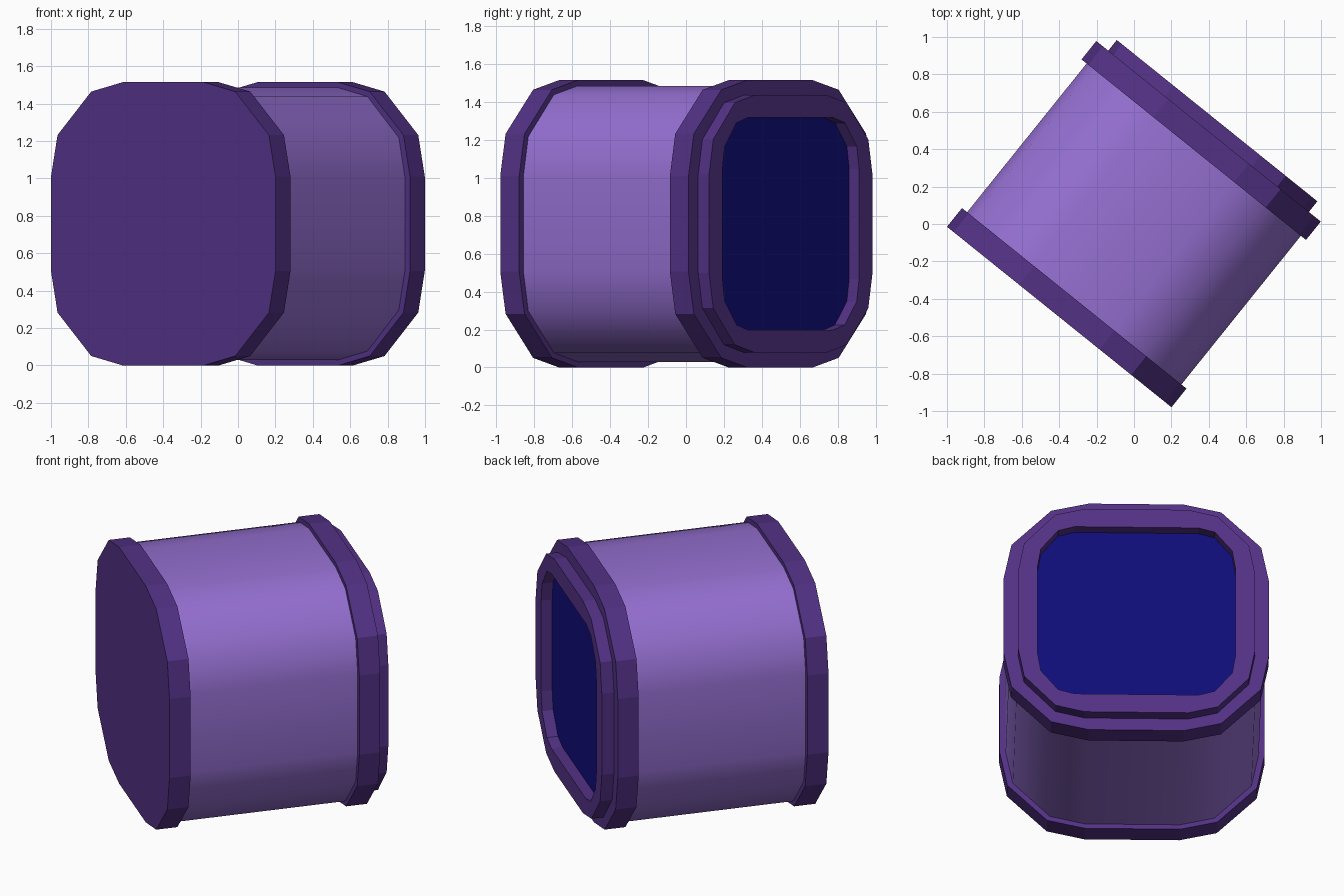
import bpy, bmesh, math
from mathutils import Matrix

if "Cube" in bpy.data.objects:
    bpy.data.objects.remove(bpy.data.objects["Cube"])

# Whole model is turned about z: local x = width, local y = axis of the tube
PLACE = Matrix.Translation((0, 0, 0.7575)) @ Matrix.Rotation(math.radians(-38.8), 4, 'Z')

def material(name, rgb):
    m = bpy.data.materials.new(name)
    m.diffuse_color = (*rgb, 1)
    m.use_nodes = True
    m.node_tree.nodes["Principled BSDF"].inputs["Base Color"].default_value = m.diffuse_color
    return m

DARK = material("dark purple", (0.086, 0.031, 0.235))
LIGHT = material("light purple", (0.30, 0.16, 0.64))
BLUE = material("deep blue", (0.005, 0.004, 0.19))

CORNER = [(1, 0), (0.909, 0.44), (0.441, 0.90), (0, 1)]

def outline(hw, hh, fx, fz):
    """Rounded rectangle: half width/height and half lengths of the flat sides."""
    q = [(fx + (hw - fx) * a, fz + (hh - fz) * b) for a, b in CORNER]
    left = [(-x, z) for x, z in reversed(q)]
    top = q + left
    return top + [(-x, -z) for x, z in top]

def loft(name, sections, mat, start_cap=True, end_cap=True, smooth=False):
    """Skin a list of (y, outline) sections."""
    bm = bmesh.new()
    loops = [[bm.verts.new((x, y, z)) for x, z in pts] for y, pts in sections]
    for a, b in zip(loops, loops[1:]):
        n = len(a)
        for i in range(n):
            j = (i + 1) % n
            bm.faces.new((a[i], b[i], b[j], a[j]))
    if start_cap:
        bm.faces.new(loops[0])
    if end_cap:
        bm.faces.new(list(reversed(loops[-1])))
    for f in bm.faces:
        f.smooth = smooth
    bm.transform(PLACE)
    me = bpy.data.meshes.new(name)
    bm.to_mesh(me)
    bm.free()
    me.materials.append(mat)
    ob = bpy.data.objects.new(name, me)
    bpy.context.collection.objects.link(ob)
    return ob

plate = outline(0.77, 0.7575, 0.276, 0.2525)
tube = outline(0.735, 0.728, 0.276, 0.25)
lip = outline(0.688, 0.68, 0.30, 0.26)
hole = outline(0.575, 0.56, 0.36, 0.29)

# End plates
loft("front_plate", [(-0.638, plate), (-0.51, plate)], DARK)
loft("back_plate", [(0.51, plate), (0.636, plate)], DARK)

# Smooth body between the plates
loft("tube_body", [(-0.52, tube), (0.52, tube)], LIGHT, False, False, True)

# Raised rim with a recess
loft("back_rim", [(0.63, lip), (0.709, lip), (0.709, hole), (0.63, hole)], DARK, False, False)

# Coloured floor of the recess
loft("blue_panel", [(0.635, hole), (0.642, hole)], BLUE)
